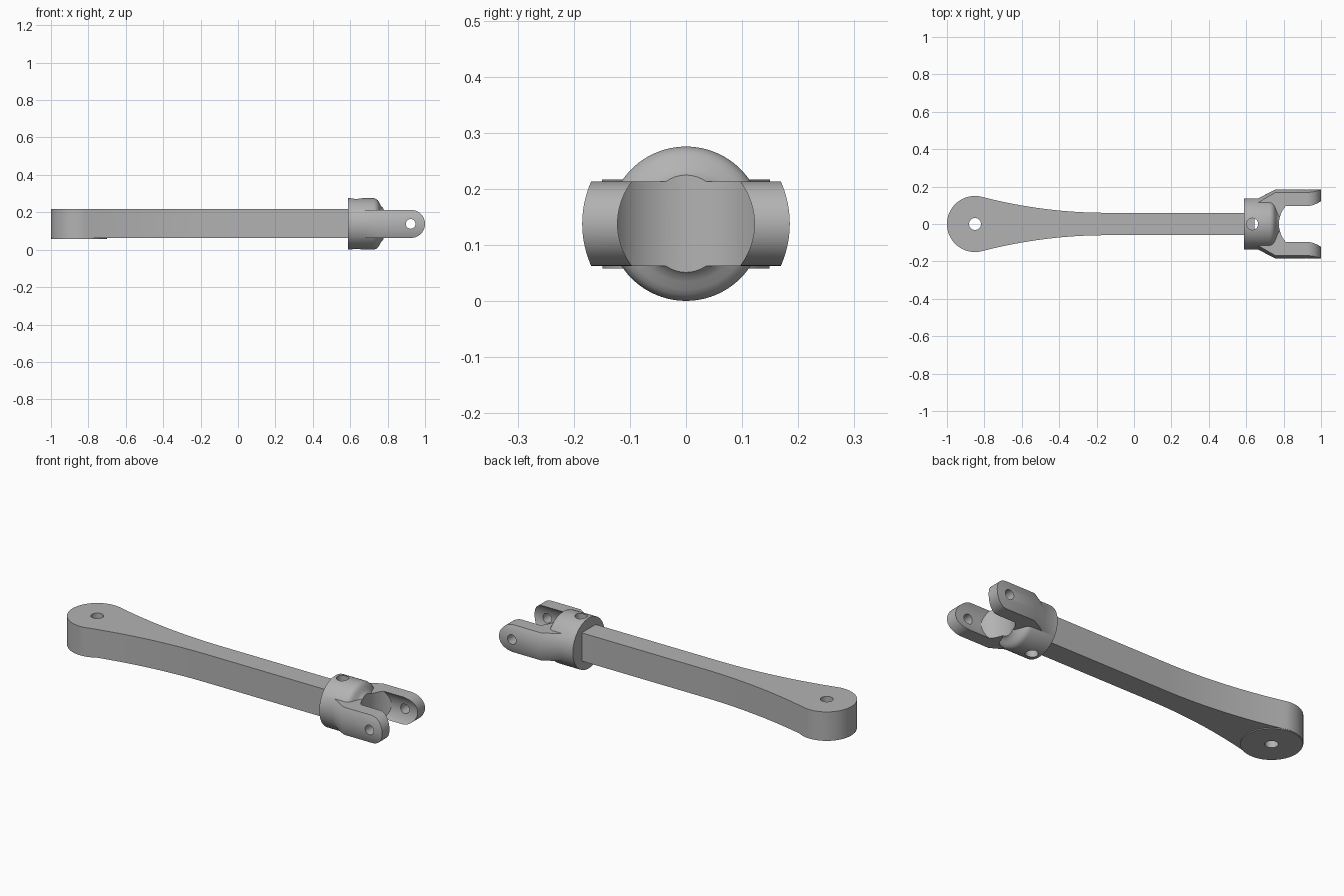
import bpy, bmesh
from math import pi, sin, cos, radians
from mathutils import Matrix, Vector

if "Cube" in bpy.data.objects:
    bpy.data.objects.remove(bpy.data.objects["Cube"])

MID = 0.138  # height of the long axis

grey = bpy.data.materials.new("plain grey")
grey.use_nodes = True
grey.diffuse_color = (0.45, 0.45, 0.45, 1)
grey.node_tree.nodes["Principled BSDF"].inputs["Base Color"].default_value = (0.45, 0.45, 0.45, 1)


def finish(name, bm):
    bmesh.ops.recalc_face_normals(bm, faces=bm.faces)
    mesh = bpy.data.meshes.new(name)
    bm.to_mesh(mesh)
    bm.free()
    mesh.materials.append(grey)
    ob = bpy.data.objects.new(name, mesh)
    bpy.context.collection.objects.link(ob)
    return ob


def prism(name, points, low, high, axis="z"):
    """Extrude an outline along z, or along y when the outline is (x, z)."""
    place = (lambda a, b, c: (a, b, c)) if axis == "z" else (lambda a, b, c: (a, c, b))
    bm = bmesh.new()
    face = bm.faces.new([bm.verts.new(place(a, b, low)) for a, b in points])
    new = bmesh.ops.extrude_face_region(bm, geom=[face])["geom"]
    shift = Vector(place(0, 0, high - low))
    bmesh.ops.translate(bm, vec=shift, verts=[v for v in new if isinstance(v, bmesh.types.BMVert)])
    return finish(name, bm)


def lathe(name, profile, steps=96):
    """Revolve (x, radius) points around the long axis, capping both ends."""
    bm = bmesh.new()
    rings = [[bm.verts.new((x, r * cos(2 * pi * i / steps), MID + r * sin(2 * pi * i / steps)))
              for i in range(steps)] for x, r in profile]
    for a, b in zip(rings, rings[1:]):
        for i in range(steps):
            j = (i + 1) % steps
            bm.faces.new((a[i], a[j], b[j], b[i]))
    bm.faces.new(rings[0])
    bm.faces.new(rings[-1])
    return finish(name, bm)


def arc(cx, cy, r, start, end, steps=48):
    angles = [radians(start + (end - start) * i / steps) for i in range(steps + 1)]
    return [(cx + r * cos(a), cy + r * sin(a)) for a in angles]


def circle(cx, cy, r):
    return arc(cx, cy, r, 0, 360)[:-1]


def combine(ob, other, operation):
    mod = ob.modifiers.new(operation, "BOOLEAN")
    mod.operation, mod.object, mod.solver = operation, other, "EXACT"
    bpy.context.view_layer.objects.active = ob
    bpy.ops.object.modifier_apply(modifier=mod.name)
    bpy.data.objects.remove(other)


def smooth(ob, angle=28):
    bpy.ops.object.select_all(action="DESELECT")
    ob.select_set(True)
    bpy.context.view_layer.objects.active = ob
    bpy.ops.object.shade_smooth_by_angle(angle=radians(angle))


# Flared bar: round eye at one end, easing into a straight shank
EYE_X, EYE_R, SHANK = -0.85, 0.15, 0.06
start_x = EYE_X + EYE_R * cos(radians(80))
start_y = EYE_R * sin(radians(80))
flare = []
for i in range(1, 25):
    t = i / 24
    flare.append((start_x + (-0.15 - start_x) * t, SHANK + (start_y - SHANK) * (1 - t) ** 2))
upper = flare + [(0.643, SHANK)]
outline = arc(EYE_X, 0, EYE_R, 280, 80) + upper + [(x, -y) for x, y in reversed(upper)]
bar = prism("connecting_bar", outline, 0.063, 0.217)
# Thin bearing pad under the eye
combine(bar, prism("pad", circle(EYE_X, 0, 0.1485), 0.058, 0.09), "UNION")
combine(bar, prism("eye_hole", circle(EYE_X, 0, 0.032), -0.1, 0.4), "DIFFERENCE")
smooth(bar)

# Yoke collar with a shoulder that blends into the fork block
collar_profile = [(0.587, 0.1375), (0.725, 0.1375), (0.738, 0.134), (0.747, 0.127),
                  (0.754, 0.117), (0.761, 0.103), (0.769, 0.091), (0.78, 0.083),
                  (0.795, 0.078), (0.81, 0.076)]
yoke = lathe("fork_yoke", collar_profile)

# Fork block: flared round stock trimmed to a slab with rounded tips
fork = lathe("fork", [(0.62, 0.115), (0.665, 0.1375), (0.757, 0.185), (1.05, 0.185)])
slab = [(0.5, MID - 0.075)] + arc(0.925, MID, 0.075, -90, 90) + [(0.5, MID + 0.075)]
combine(fork, prism("slab", slab, -0.3, 0.3, "y"), "INTERSECT")
combine(yoke, fork, "UNION")

# Gap between the tines: round bore with a scooped floor
bore = lathe("bore", [(0.7, 0.122), (1.2, 0.122)])
scoop = arc(0.92, 0, 0.145, 270, 90) + [(1.3, 0.145), (1.3, -0.145)]
combine(bore, prism("scoop", scoop, -0.2, 0.5), "INTERSECT")
combine(yoke, bore, "DIFFERENCE")

# Socket for the shank, set screw hole and pin holes
socket = [(0.5, -0.0605), (0.68, -0.0605), (0.68, 0.0605), (0.5, 0.0605)]
combine(yoke, prism("socket", socket, 0.0625, 0.2175), "DIFFERENCE")
combine(yoke, prism("screw_hole", circle(0.633, 0, 0.031), -0.1, 0.4), "DIFFERENCE")
combine(yoke, prism("pin_hole", circle(0.923, MID, 0.026), -0.3, 0.3, "y"), "DIFFERENCE")
smooth(yoke)
